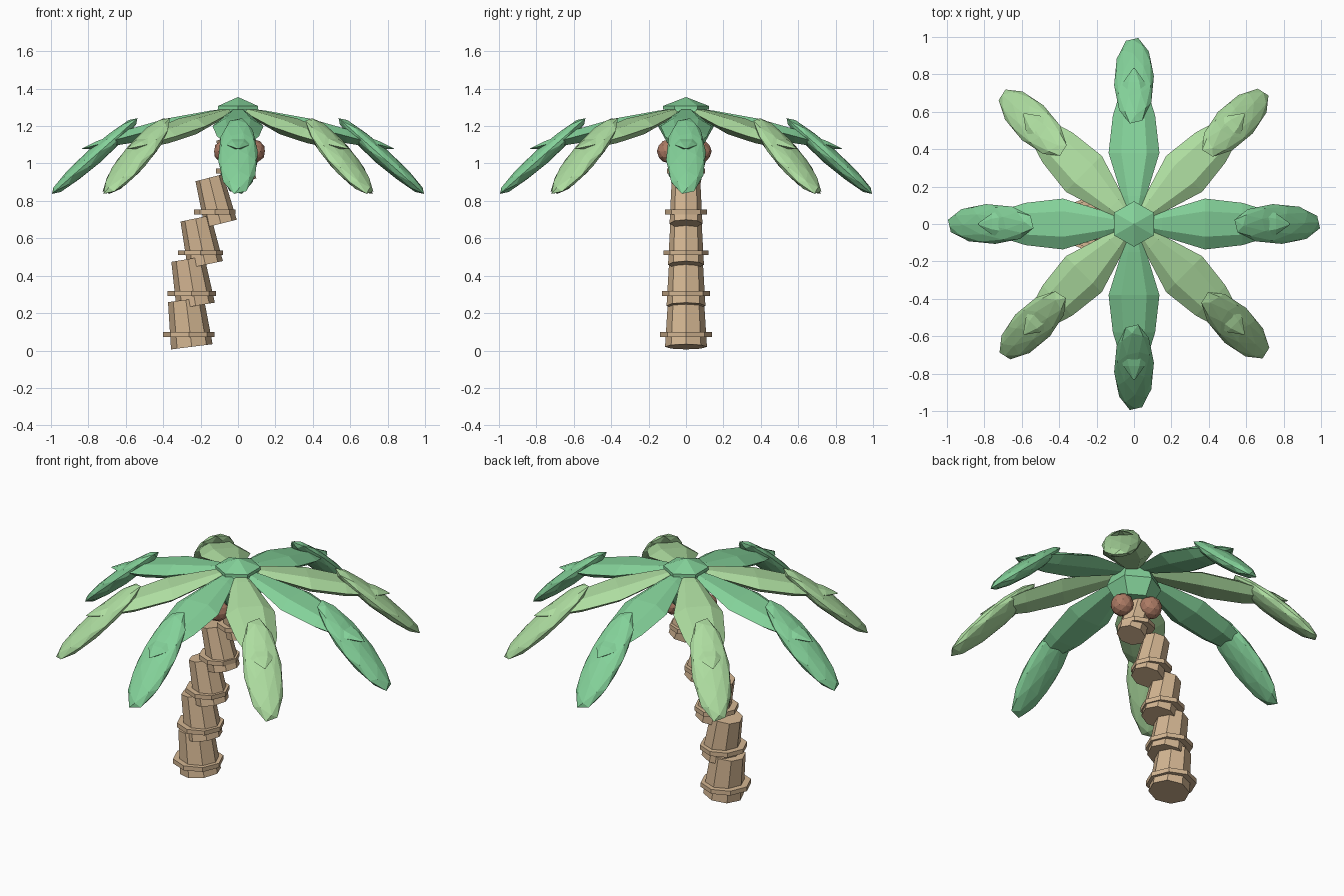
import bpy, bmesh
from math import sin, cos, pi, radians
from mathutils import Matrix, Vector

if "Cube" in bpy.data.objects:
    bpy.data.objects.remove(bpy.data.objects["Cube"])


def mat(name, c):
    m = bpy.data.materials.new(name)
    m.diffuse_color = (*c, 1)
    m.use_nodes = True
    m.node_tree.nodes["Principled BSDF"].inputs["Base Color"].default_value = m.diffuse_color
    return m


BARK = mat("bark", (0.66, 0.47, 0.29))
NUT = mat("nut_brown", (0.42, 0.20, 0.13))
TEAL = mat("leaf_teal", (0.23, 0.64, 0.32))
LIME = mat("leaf_light", (0.42, 0.72, 0.35))


def finish(name, bm, m):
    bmesh.ops.recalc_face_normals(bm, faces=bm.faces)
    me = bpy.data.meshes.new(name)
    bm.to_mesh(me)
    bm.free()
    me.materials.append(m)
    ob = bpy.data.objects.new(name, me)
    bpy.context.collection.objects.link(ob)
    return ob


def loft(name, rings, m, mx):
    """Skin closed rings of points, cap both ends."""
    bm = bmesh.new()
    vs = [[bm.verts.new(mx @ Vector(p)) for p in r] for r in rings]
    n = len(vs[0])
    for a, b in zip(vs, vs[1:]):
        for i in range(n):
            j = (i + 1) % n
            bm.faces.new((a[i], a[j], b[j], b[i]))
    bm.faces.new(vs[0][::-1])
    bm.faces.new(vs[-1])
    bmesh.ops.remove_doubles(bm, verts=bm.verts, dist=0.0005)
    return finish(name, bm, m)


def revolve(name, profile, n, m, mx=Matrix(), phase=0.0):
    rings = [[(r * cos(2 * pi * i / n + phase), r * sin(2 * pi * i / n + phase), z)
              for i in range(n)] for r, z in profile]
    return loft(name, rings, m, mx)


# trunk: stacked tapered segments along a curve, each with a flat ring
for i in range(5):
    x = -0.263 + 0.0155 * i * i
    z = 0.147 + 0.2185 * i
    rb = 0.112 - 0.008 * i
    tilt = radians(-(7.2 + 2.3 * i))
    mx = Matrix.Translation((x, 0, z)) @ Matrix.Rotation(tilt, 4, 'Y')
    revolve(f"trunk_segment_{i + 1}", [(rb, -0.128), (rb * 0.86, 0.125)], 8, BARK, mx)
    rr = 0.138 - 0.009 * i
    revolve(f"trunk_ring_{i + 1}", [(rr, -0.013), (rr, 0.013)], 8, BARK,
            Matrix.Translation((x, 0, z - 0.061)))

# crown hub with pointed cap
revolve("crown_cap", [(0.001, 1.355), (0.122, 1.308), (0.122, 1.29)], 6, TEAL, phase=pi / 2)
revolve("crown_hub", [(0.11, 1.295), (0.15, 1.2), (0.1, 1.11)], 6, TEAL, phase=pi / 2)

# coconuts
for k, p in enumerate([(0.083, 0, 1.065), (-0.055, 0.073, 1.065), (-0.067, -0.092, 1.065)]):
    bm = bmesh.new()
    bmesh.ops.create_icosphere(bm, subdivisions=2, radius=0.064,
                               matrix=Matrix.Translation(p))
    finish(f"coconut_{k + 1}", bm, NUT)

# fronds: a long inner blade and a steeper outer blade
ROWS = [(0.03, 0.15), (0.15, 0.48), (0.38, 1.0), (0.58, 0.83), (0.76, 0.42), (0.835, 0.02)]
for k in range(8):
    turn = Matrix.Rotation(k * pi / 4, 4, 'Z')
    m = LIME if k % 2 else TEAL
    rings = []
    for r, s in ROWS:
        t = min(1, s * 1.1) * 0.048
        zc = 1.3 - 0.265 * r
        rings.append([(r, 0.136 * s * cos(a * pi / 3), zc + t * sin(a * pi / 3))
                      for a in range(6)])
    loft(f"frond_inner_{k + 1}", rings, m, turn)

    bm = bmesh.new()
    bmesh.ops.create_icosphere(bm, subdivisions=2, radius=1)
    mx = (turn @ Matrix.Translation((0.766, 0, 1.04)) @ Matrix.Rotation(radians(41.5), 4, 'Y')
          @ Matrix.Diagonal((0.312, 0.107, 0.045, 1)) @ Matrix.Rotation(radians(6), 4, 'Z'))
    bmesh.ops.transform(bm, matrix=mx, verts=bm.verts)
    finish(f"frond_outer_{k + 1}", bm, m)
